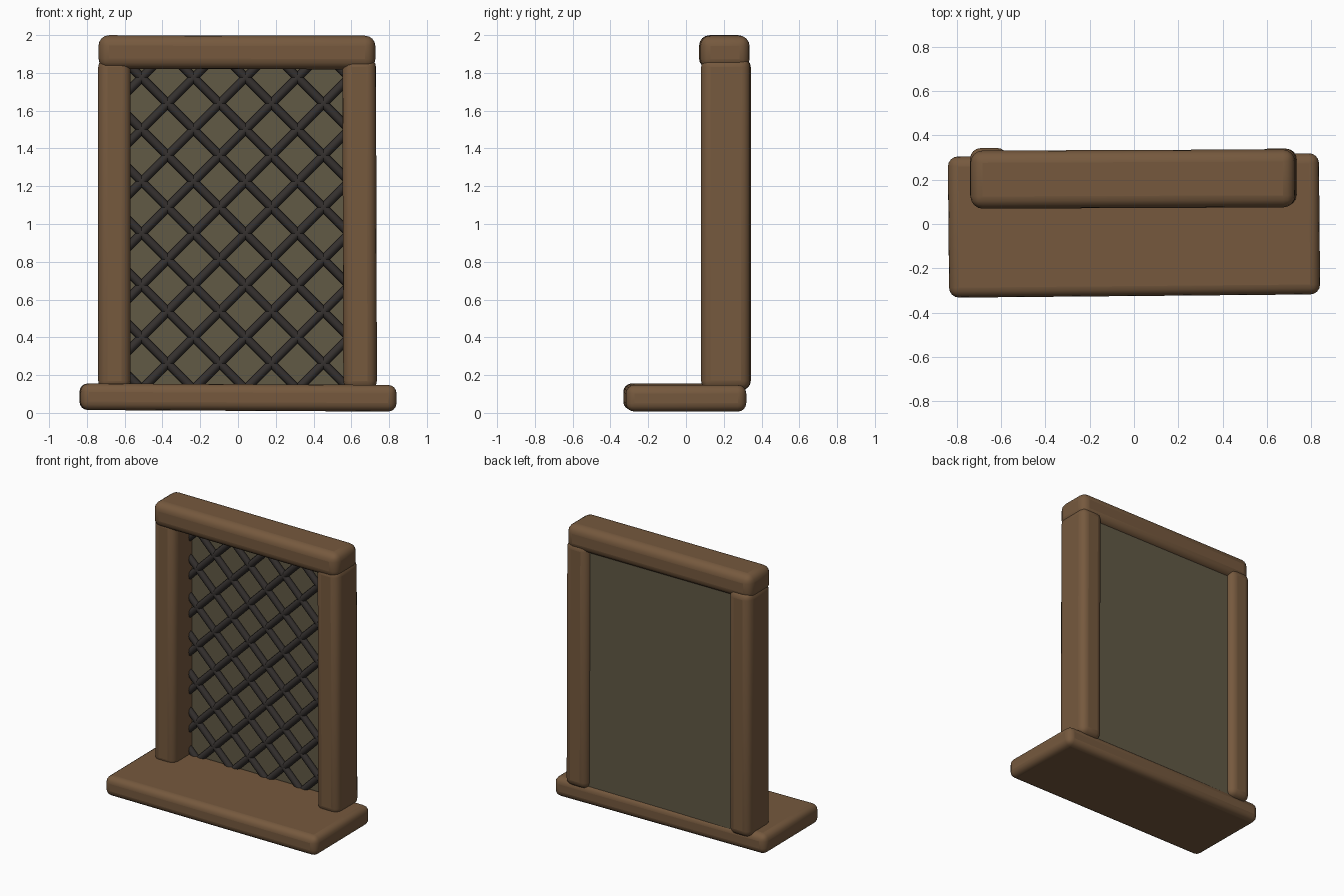
import bpy
from math import pi
from mathutils import Vector

if "Cube" in bpy.data.objects:
    bpy.data.objects.remove(bpy.data.objects["Cube"])


def material(name, rgb):
    m = bpy.data.materials.new(name)
    m.diffuse_color = (*rgb, 1)
    m.use_nodes = True
    m.node_tree.nodes["Principled BSDF"].inputs["Base Color"].default_value = m.diffuse_color
    return m


wood = material("wood", (0.18, 0.10, 0.048))
iron = material("dark_iron", (0.035, 0.03, 0.028))
glass = material("dull_glass", (0.12, 0.10, 0.06))


def box(name, lo, hi, mat, bevel=0.0, rot=(0, 0, 0)):
    lo, hi = Vector(lo), Vector(hi)
    bpy.ops.mesh.primitive_cube_add(size=1, location=(lo + hi) / 2)
    ob = bpy.context.object
    ob.name = name
    ob.scale = hi - lo
    bpy.ops.object.transform_apply(location=False, rotation=False, scale=True)
    ob.rotation_euler = rot
    ob.data.materials.append(mat)
    if bevel:
        mod = ob.modifiers.new("round", 'BEVEL')
        mod.width = bevel
        mod.segments = 4
        bpy.ops.object.shade_smooth_by_angle(angle=0.7)
    return ob


# Wooden frame, slightly crooked
box("sill", (-0.837, -0.325, 0.011), (0.837, 0.312, 0.152), wood, 0.045, (0, 0.005, 0.009))
box("left_post", (-0.74, 0.083, 0.12), (-0.568, 0.343, 1.88), wood, 0.05)
box("right_post", (0.555, 0.08, 0.12), (0.733, 0.34, 1.88), wood, 0.05, (0, -0.003, 0))
box("top_beam", (-0.738, 0.072, 1.82), (0.727, 0.334, 1.998), wood, 0.055, (0, 0.002, 0.004))

# Pane near the back of the frame
box("pane", (-0.61, 0.288, 0.12), (0.60, 0.298, 1.87), glass)

# Diagonal lattice bars, their ends buried in the frame
X0, X1, Z0, Z1, PITCH, BAR_Y = -0.60, 0.59, 0.12, 1.86, 0.275, 0.274


def bar(name, x_at_zero, slope):
    # line x = x_at_zero + slope * z, clipped to the opening
    za, zb = sorted(((X0 - x_at_zero) / slope, (X1 - x_at_zero) / slope))
    za, zb = max(za, Z0), min(zb, Z1)
    if zb - za < 0.05:
        return
    zm = (za + zb) / 2
    bpy.ops.mesh.primitive_cylinder_add(
        vertices=8, radius=0.023, depth=(zb - za) * 2 ** 0.5,
        location=(x_at_zero + slope * zm, BAR_Y, zm),
        rotation=(0, slope * pi / 4, 0))
    ob = bpy.context.object
    ob.name = name
    ob.data.materials.append(iron)
    bpy.ops.object.shade_smooth_by_angle(angle=0.9)


for k in range(-10, 11):
    bar(f"lattice_bar_falling_{k + 10}", 1.54 + PITCH * k, -1)
    bar(f"lattice_bar_rising_{k + 10}", -0.91 + PITCH * k, 1)
